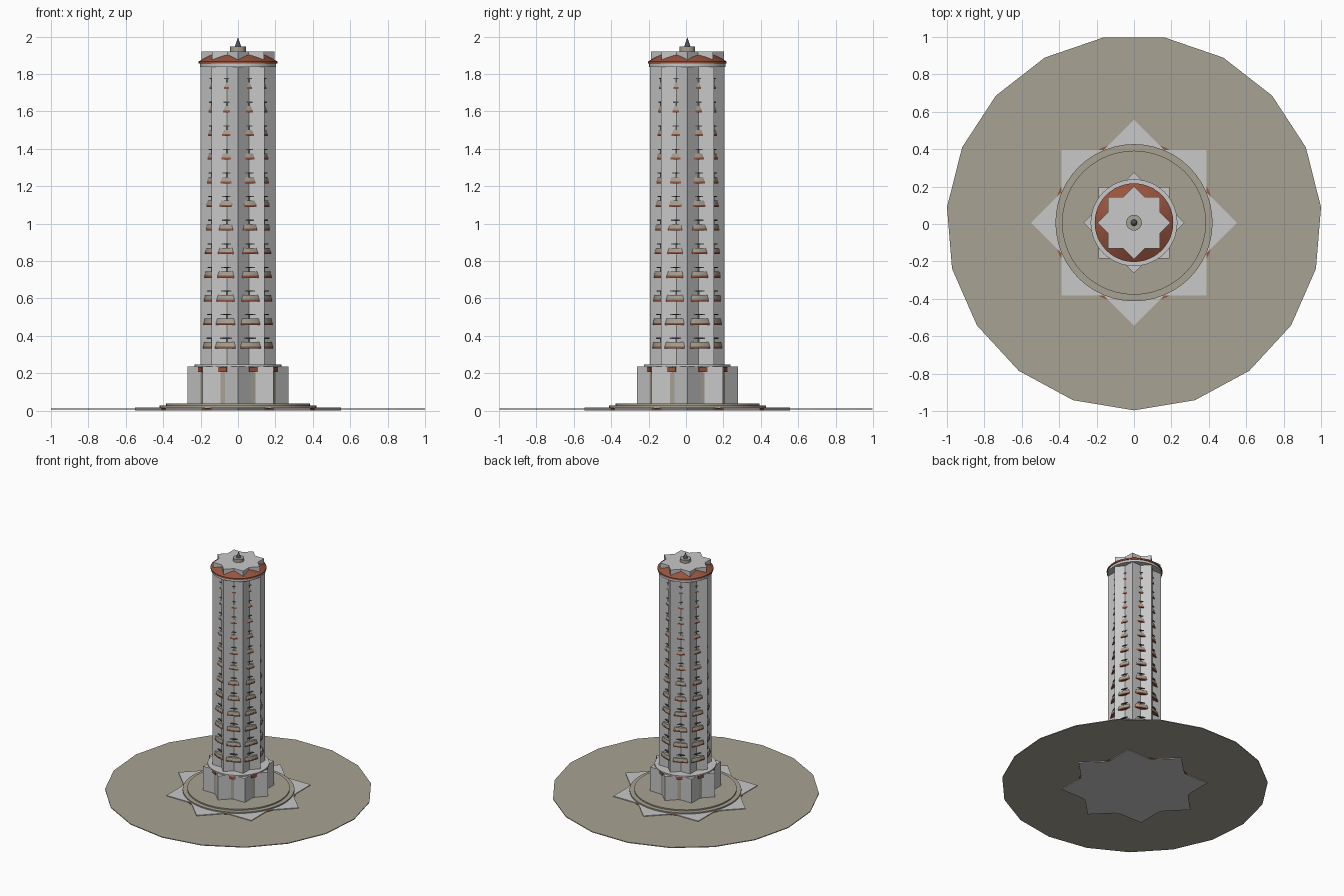
import bpy
import bmesh
from math import sin, cos, pi, radians

cube = bpy.data.objects.get("Cube")
if cube:
    bpy.data.objects.remove(cube)

CY = 0.007  # the tower axis sits slightly behind the centre of the plaza's bounds


def material(name, rgb):
    mat = bpy.data.materials.new(name)
    mat.use_nodes = True
    mat.diffuse_color = (*rgb, 1)
    mat.node_tree.nodes["Principled BSDF"].inputs["Base Color"].default_value = (*rgb, 1)
    return mat


STONE = material("pale_stone", (0.58, 0.58, 0.58))
SAND = material("sand", (0.39, 0.36, 0.29))
CLAY = material("terracotta", (0.31, 0.09, 0.05))
DARK = material("dark_grey", (0.08, 0.08, 0.085))


def finish(name, bm, mat):
    bmesh.ops.recalc_face_normals(bm, faces=bm.faces)
    mesh = bpy.data.meshes.new(name)
    bm.to_mesh(mesh)
    bm.free()
    mesh.materials.append(mat)
    obj = bpy.data.objects.new(name, mesh)
    obj.location.y = CY
    bpy.context.collection.objects.link(obj)
    return obj


def prism(name, points, z0, z1, mat):
    """Upright prism over a flat outline."""
    bm = bmesh.new()
    base = bm.faces.new([bm.verts.new((x, y, z0)) for x, y in points])
    top = bmesh.ops.extrude_face_region(bm, geom=[base])["geom"]
    verts = [v for v in top if isinstance(v, bmesh.types.BMVert)]
    bmesh.ops.translate(bm, verts=verts, vec=(0, 0, z1 - z0))
    return finish(name, bm, mat)


def star(name, r, z0, z1, mat):
    """Eight-pointed star made of two overlapping squares."""
    notch = r * cos(pi / 4) / cos(pi / 8)
    points = []
    for i in range(16):
        d = notch if i % 2 else r
        points.append((d * cos(i * pi / 8), d * sin(i * pi / 8)))
    return prism(name, points, z0, z1, mat)


def round_part(name, r0, r1, z0, z1, mat, segments=48):
    """Cylinder, frustum or cone with smooth sides and sharp rims."""
    bm = bmesh.new()
    bmesh.ops.create_cone(bm, cap_ends=True, segments=segments,
                          radius1=r0, radius2=r1, depth=z1 - z0)
    bmesh.ops.translate(bm, verts=bm.verts, vec=(0, 0, (z0 + z1) / 2))
    if r1 == 0:
        bmesh.ops.remove_doubles(bm, verts=bm.verts, dist=0.0001)
    obj = finish(name, bm, mat)
    bpy.ops.object.select_all(action='DESELECT')
    obj.select_set(True)
    bpy.context.view_layer.objects.active = obj
    bpy.ops.object.shade_smooth_by_angle(angle=radians(30))
    return obj


def notch_blocks(name, r0, r1, width, z0, z1, mat):
    """A ring of eight blocks, one in each notch of the star."""
    bm = bmesh.new()
    for i in range(8):
        a = (i + 0.5) * pi / 4
        rim = []
        for r, w in ((r0, -1), (r1, -1), (r1, 1), (r0, 1)):
            t = w * width / 2
            rim.append((r * cos(a) - t * sin(a), r * sin(a) + t * cos(a)))
        low = [bm.verts.new((x, y, z0)) for x, y in rim]
        high = [bm.verts.new((x, y, z1)) for x, y in rim]
        bm.faces.new(low)
        bm.faces.new(high)
        for k in range(4):
            n = (k + 1) % 4
            bm.faces.new((low[k], low[n], high[n], high[k]))
    return finish(name, bm, mat)


# Plaza and stepped base
SIDES = 19
plaza = [(1.0034 * sin(2 * pi * i / SIDES), -1.0034 * cos(2 * pi * i / SIDES))
         for i in range(SIDES)]
prism("plaza", plaza, 0.006, 0.012, SAND)
star("base_star", 0.55, 0.0, 0.018, STONE)
round_part("base_ring", 0.435, 0.435, 0.002, 0.015, CLAY)
round_part("lower_step", 0.42, 0.42, 0.015, 0.028, SAND)
round_part("upper_step", 0.385, 0.385, 0.028, 0.038, SAND)

# Podium with panels and brackets in its notches
star("podium", 0.27, 0.038, 0.236, STONE)
notch_blocks("podium_panels", 0.18, 0.212, 0.025, 0.038, 0.205, SAND)
notch_blocks("podium_brackets", 0.18, 0.222, 0.05, 0.207, 0.234, CLAY)
round_part("podium_cap", 0.232, 0.232, 0.236, 0.246, STONE)

# Tower shaft
star("shaft", 0.2, 0.246, 1.84, STONE)

# Balcony floors, tapering towards the top; only the notches reveal them
FLOORS = 12
for i in range(FLOORS):
    z = 0.332 + i * 0.1262
    t = i / (FLOORS - 1)
    r = 0.187 - 0.027 * t
    tag = f"_{i + 1}"
    round_part("balcony_slab" + tag, r, r, z, z + 0.011, CLAY)
    round_part("balcony_parapet" + tag, r - 0.001, r - 0.005, z + 0.011, z + 0.034, SAND)
    round_part("balcony_window" + tag, 0.1555, 0.1555, z + 0.034, z + 0.052, DARK)
    lintel = 0.171 - 0.011 * t
    round_part("balcony_lintel" + tag, lintel, lintel, z + 0.052, z + 0.058, DARK)

# Crown
round_part("crown_slab", 0.204, 0.204, 1.838, 1.856, STONE)
round_part("crown_rim", 0.21, 0.21, 1.856, 1.868, CLAY)
round_part("crown_roof", 0.208, 0.14, 1.868, 1.908, CLAY)
star("crown_star", 0.195, 1.868, 1.921, STONE)

# Finial
round_part("finial_base", 0.042, 0.042, 1.921, 1.946, SAND, 24)
round_part("finial_spike", 0.017, 0.0, 1.946, 1.996, DARK, 16)
